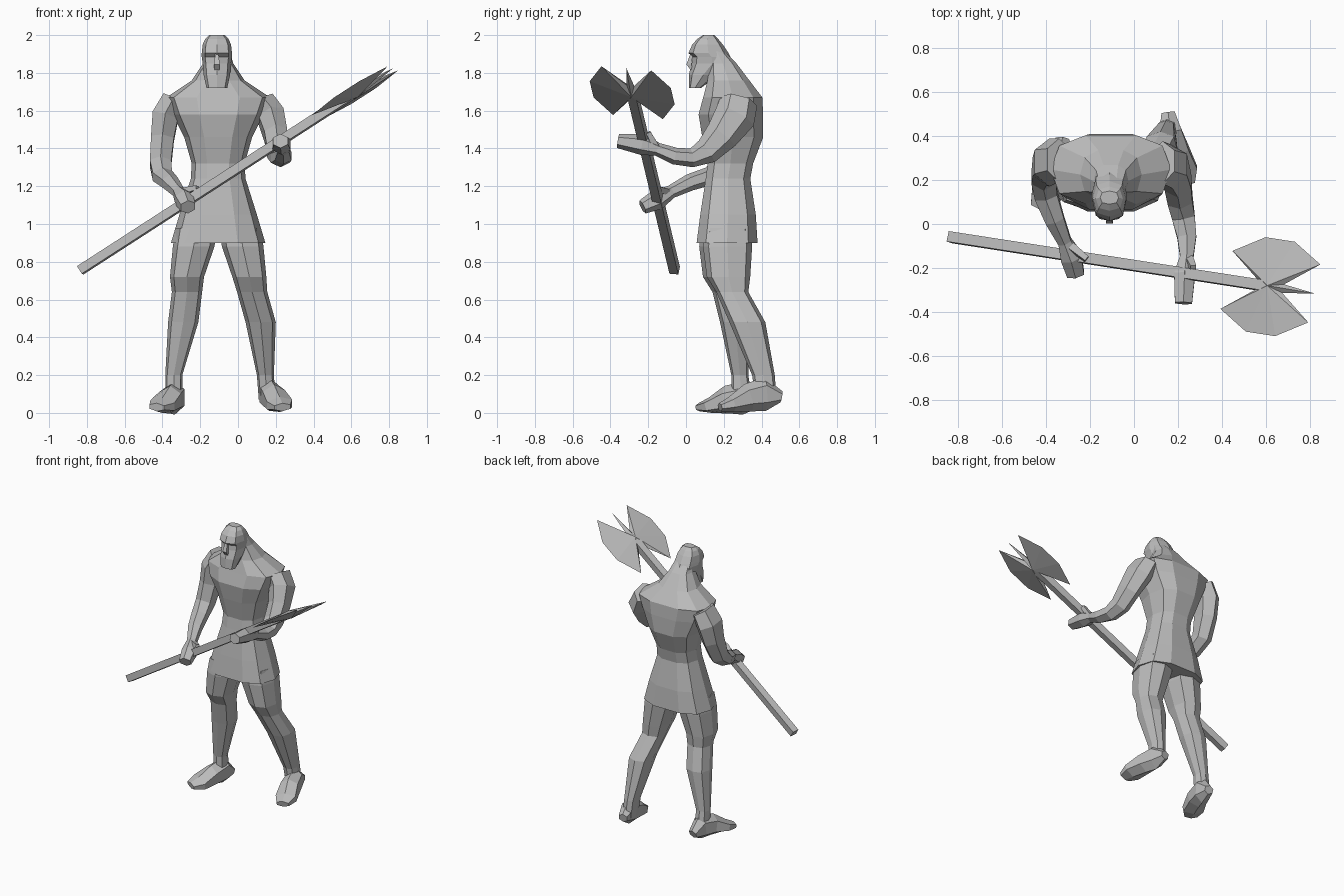
import bpy
import bmesh
import math
from mathutils import Vector

default_cube = bpy.data.objects.get("Cube")
if default_cube:
    bpy.data.objects.remove(default_cube, do_unlink=True)

stone = bpy.data.materials.new("stone_grey")
stone.use_nodes = True
grey = (.5, .5, .5, 1)
stone.diffuse_color = grey
stone.node_tree.nodes["Principled BSDF"].inputs["Base Color"].default_value = grey


def finish(name, bm):
    """Turn a bmesh into a flat shaded object."""
    bmesh.ops.recalc_face_normals(bm, faces=bm.faces)
    mesh = bpy.data.meshes.new(name)
    bm.to_mesh(mesh)
    bm.free()
    mesh.materials.append(stone)
    obj = bpy.data.objects.new(name, mesh)
    bpy.context.collection.objects.link(obj)


def skin(name, rings):
    """Bridge rings of points and cap both ends."""
    bm = bmesh.new()
    loops = [[bm.verts.new(point) for point in ring] for ring in rings]
    for lower, upper in zip(loops, loops[1:]):
        for k in range(len(lower)):
            bm.faces.new((lower[k - 1], lower[k], upper[k], upper[k - 1]))
    bm.faces.new(loops[0])
    bm.faces.new(loops[-1])
    finish(name, bm)


def soft_square(value, power=.75):
    return math.copysign(abs(value) ** power, value)


def stack(name, levels, sides=8):
    """Loft level rings, each given as height, middle, half width, front, back."""
    rings = []
    for height, middle, half_width, front, back in levels:
        ring = []
        for k in range(sides):
            angle = math.tau * k / sides
            across = soft_square(math.cos(angle)) * half_width
            depth = soft_square(math.sin(angle)) * (back - front) / 2
            ring.append((middle + across, (front + back) / 2 + depth, height))
        rings.append(ring)
    skin(name, rings)


def tube(name, path, sizes, sides=6, hint=Vector((1, 0, 0))):
    """Loft rings along a path, each sized by half width and half height."""
    points = [Vector(point) for point in path]
    rings = []
    for i, (point, (width, height)) in enumerate(zip(points, sizes)):
        ahead = points[min(i + 1, len(points) - 1)]
        behind = points[max(i - 1, 0)]
        along = (ahead - behind).normalized()
        side = (hint - along * along.dot(hint)).normalized()
        up = along.cross(side)
        angles = [math.tau * (k + .5) / sides for k in range(sides)]
        rings.append([point + side * math.cos(angle) * width
                      + up * math.sin(angle) * height for angle in angles])
    skin(name, rings)


# Tunic, chest, sloping shoulders and neck, all about one middle line
body_middle = -.105
stack("torso", [(height, body_middle, *size) for height, *size in (
    (.9, .25, .05, .385),
    (1.05, .205, .07, .375),
    (1.24, .145, .1, .345),
    (1.32, .14, .11, .36),
    (1.46, .18, .08, .415),
    (1.58, .24, .06, .415),
    (1.67, .275, .085, .41),
    (1.76, .14, .11, .34),
    (1.85, .08, .12, .27),
    (1.92, .06, .12, .2),
)], sides=10)

# Head with beard, recessed eyes and brow
head_middle = -.112
stack("head", [(height, head_middle, *size) for height, *size in (
    (1.72, .055, .015, .08),
    (1.79, .07, .015, .17),
    (1.85, .075, .03, .25),
    (1.885, .08, .035, .235),
    (1.905, .08, .013, .225),
    (1.95, .075, .033, .195),
    (1.98, .062, .06, .17),
    (2, .042, .09, .15),
)])
tube("nose",
     [(head_middle, .03, 1.9), (head_middle, .015, 1.845), (head_middle, .03, 1.82)],
     [(.012, .01), (.022, .018), (.018, .01)], sides=4)

# Legs share heights and widths; each has its own middle, front and back
leg_heights = (.98, .88, .72, .64, .48, .2, .07)
leg_widths = (.11, .11, .09, .08, .08, .045, .045)
leg_shapes = {
    "left_leg": ((.01, .1, .34), (.025, .09, .35), (.06, .11, .34), (.075, .16, .33),
                 (.12, .23, .42), (.145, .35, .47), (.155, .37, .48)),
    "right_leg": ((-.22, .08, .33), (-.235, .07, .33), (-.27, .09, .31), (-.27, .14, .3),
                  (-.29, .18, .34), (-.34, .24, .33), (-.34, .24, .35)),
}
for name, shape in leg_shapes.items():
    stack(name, [(height, middle, width, front, back)
                 for height, width, (middle, front, back)
                 in zip(leg_heights, leg_widths, shape)])

# Feet run from heel over instep and ball to toe
foot_sizes = ((.035, .03), (.06, .09), (.07, .075), (.08, .042), (.05, .022))
feet = {
    "left_foot": ((.155, .505, .085), (.165, .42, .1), (.19, .33, .08),
                  (.22, .24, .045), (.235, .18, .03)),
    "right_foot": ((-.325, .385, .05), (-.335, .31, .08), (-.36, .22, .07),
                   (-.4, .13, .04), (-.43, .07, .03)),
}
for name, path in feet.items():
    tube(name, path, foot_sizes)

# Arms run from shoulder over elbow and wrist to fingers
arm_sizes = ((.07, .1), (.08, .11), (.07, .09), (.065, .07), (.06, .05),
             (.05, .045), (.035, .035), (.055, .055), (.045, .038))
arms = {
    "left_arm": ((.13, .28, 1.65), (.175, .26, 1.57), (.2, .19, 1.47),
                 (.21, .11, 1.385), (.225, .03, 1.35), (.24, -.06, 1.36),
                 (.24, -.15, 1.395), (.23, -.23, 1.42), (.225, -.36, 1.44)),
    "right_arm": ((-.34, .29, 1.66), (-.385, .28, 1.57), (-.4, .26, 1.45),
                  (-.41, .21, 1.32), (-.4, .13, 1.255), (-.36, .02, 1.22),
                  (-.315, -.08, 1.17), (-.285, -.15, 1.13), (-.265, -.23, 1.09)),
}
for name, path in arms.items():
    tube(name, path, arm_sizes)

# Thumbs closing around the shaft
thumbs = {
    "left_thumb": ((.25, -.16, 1.41), (.27, -.2, 1.485)),
    "right_thumb": ((-.29, -.1, 1.17), (-.215, -.16, 1.19)),
}
for name, path in thumbs.items():
    tube(name, path, [(.025, .025), (.018, .018)], sides=4)

# Square axe shaft
butt = Vector((-.835, -.06, .755))
hub = Vector((.62, -.285, 1.695))
blade_hint = Vector((.1, 1, -.15))
tube("axe_shaft", (butt, hub), [(.034, .034)] * 2, sides=4, hint=blade_hint)

# Double axe head: one blade quarter mirrored both ways, plus a tip spike
forward = (hub - butt).normalized()
outward = (blade_hint - forward * forward.dot(blade_hint)).normalized()
normal = forward.cross(outward)
quarter = [(.07, .02), (.24, .135), (.08, .22)]
blade = quarter + [(-u, v) for u, v in reversed(quarter)]
outline = [(.245, 0)] + blade + [(u, -v) for u, v in reversed(blade)]

bm = bmesh.new()
rim = [bm.verts.new(hub + forward * u + outward * v) for u, v in outline]
for thickness in (.028, -.028):
    centre = bm.verts.new(hub + normal * thickness)
    for k in range(len(rim)):
        bm.faces.new((centre, rim[k - 1], rim[k]))
finish("axe_head", bm)
